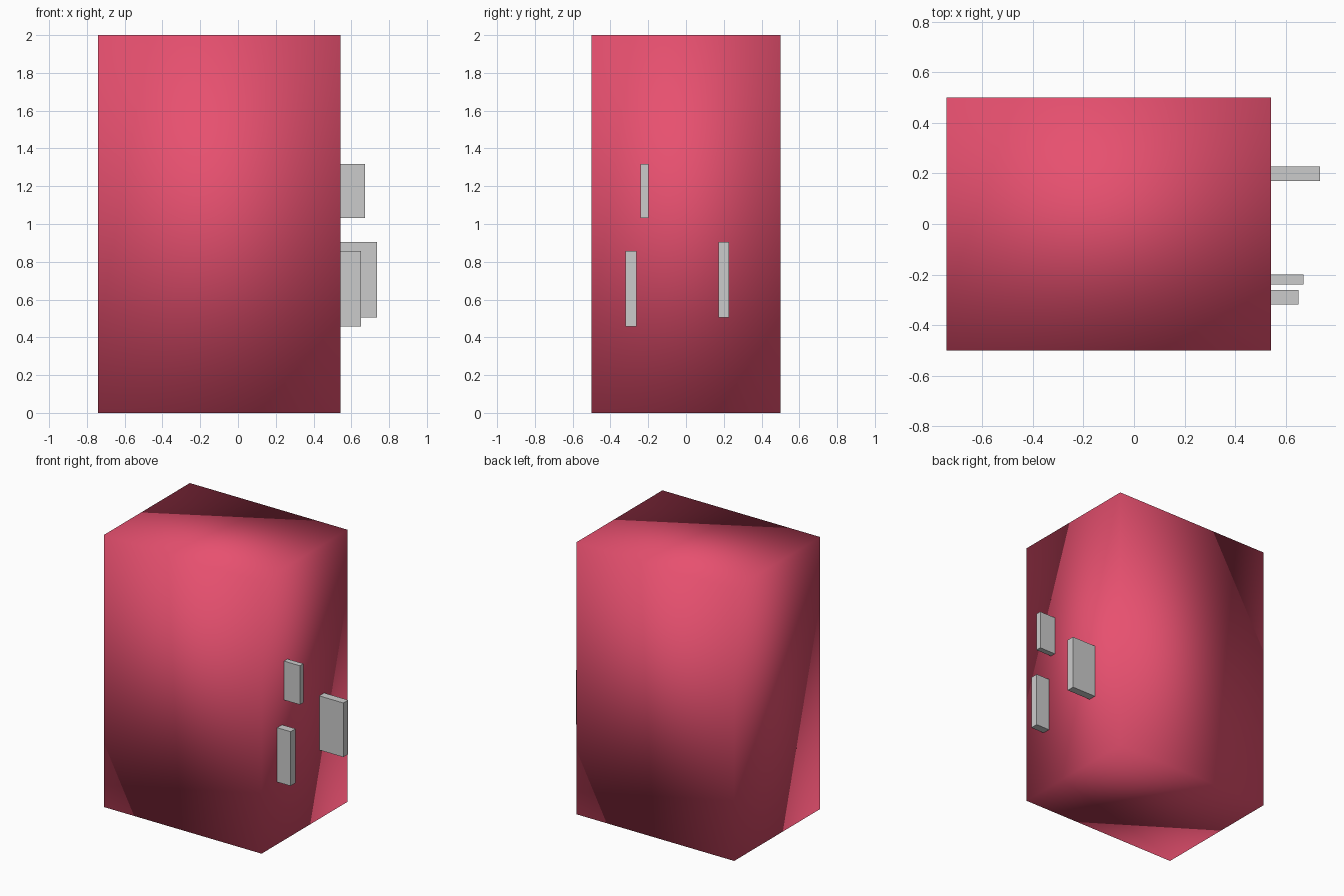
import bpy

if "Cube" in bpy.data.objects:
    bpy.data.objects.remove(bpy.data.objects["Cube"])


def box(name, x, y, z):
    """Axis-aligned box from (min, max) ranges."""
    bpy.ops.mesh.primitive_cube_add(
        size=1, location=[sum(r) / 2 for r in (x, y, z)])
    ob = bpy.context.object
    ob.name = name
    ob.scale = [r[1] - r[0] for r in (x, y, z)]
    bpy.ops.object.transform_apply(location=False, rotation=False, scale=True)
    return ob


# Cabinet body: a plain block with fully smooth shading
SIDE = 0.542
body = box("cabinet_body", (-0.742, SIDE), (-0.5, 0.5), (0, 2))
bpy.ops.object.shade_smooth()
red = bpy.data.materials.new("red_paint")
red.diffuse_color = (0.8, 0.08, 0.16, 1)
red.use_nodes = True
red.node_tree.nodes["Principled BSDF"].inputs["Base Color"].default_value = red.diffuse_color
body.data.materials.append(red)

# Flat grey tabs standing out of the right side, slightly sunk in
tabs = {
    "upper_tab": (0.672, (-0.24, -0.199), (1.031, 1.317)),
    "lower_tab": (0.651, (-0.319, -0.262), (0.458, 0.857)),
    "rear_tab": (0.737, (0.171, 0.228), (0.506, 0.904)),
}
for name, (reach, y, z) in tabs.items():
    box(name, (SIDE - 0.02, reach), y, z)
